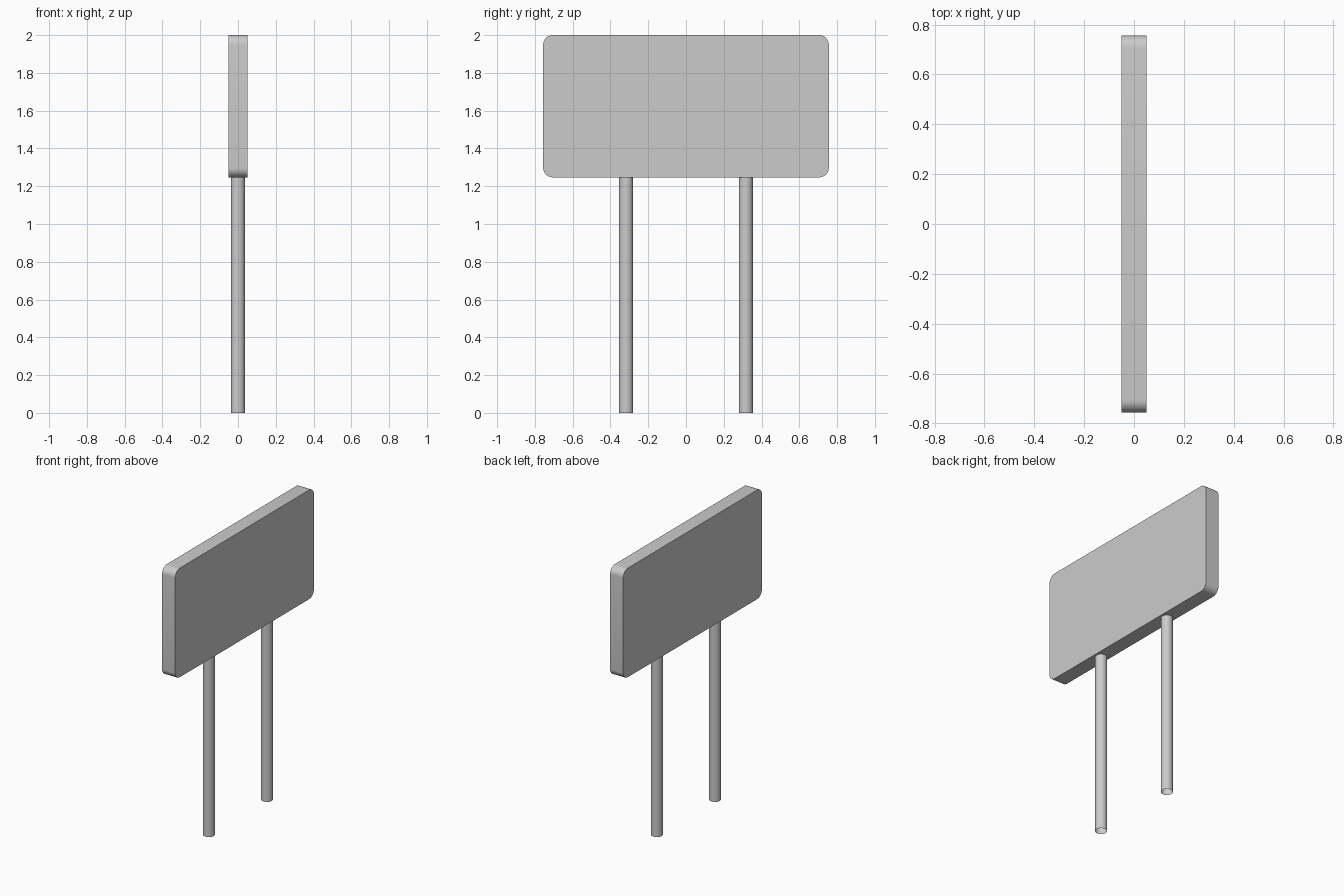
import bpy, bmesh, math

if "Cube" in bpy.data.objects:
    bpy.data.objects.remove(bpy.data.objects["Cube"])

HALF_T, HALF_W, Z0, Z1, R = 0.05, 0.756, 1.247, 2.0, 0.05
POST_R, POST_Y = 0.0375, 0.317


def finish(name, bm):
    bmesh.ops.recalc_face_normals(bm, faces=bm.faces)
    mesh = bpy.data.meshes.new(name)
    bm.to_mesh(mesh)
    bm.free()
    obj = bpy.data.objects.new(name, mesh)
    bpy.context.collection.objects.link(obj)
    bpy.ops.object.select_all(action='DESELECT')
    obj.select_set(True)
    bpy.context.view_layer.objects.active = obj
    bpy.ops.object.shade_smooth_by_angle(angle=math.radians(35))
    return obj


# Sign panel: rounded rectangle extruded through its thickness
bm = bmesh.new()
outline = []
corners = [(1, 1), (-1, 1), (-1, -1), (1, -1)]
for i, (sy, sz) in enumerate(corners):
    cy = sy * (HALF_W - R)
    cz = Z1 - R if sz > 0 else Z0 + R
    for k in range(9):
        a = math.radians(90 * i + 90 * k / 8)
        outline.append(bm.verts.new((-HALF_T, cy + R * math.cos(a), cz + R * math.sin(a))))
face = bm.faces.new(outline)
ext = bmesh.ops.extrude_face_region(bm, geom=[face], use_keep_orig=True)
moved = [g for g in ext['geom'] if isinstance(g, bmesh.types.BMVert)]
bmesh.ops.translate(bm, verts=moved, vec=(2 * HALF_T, 0, 0))
finish("sign_panel", bm)

# Two open tube posts, ending at the panel's underside
for side, label in ((-1, "front_post"), (1, "back_post")):
    bm = bmesh.new()
    bmesh.ops.create_cone(bm, cap_ends=False, segments=32,
                          radius1=POST_R, radius2=POST_R, depth=Z0)
    bmesh.ops.translate(bm, verts=bm.verts, vec=(0, side * POST_Y, Z0 / 2))
    finish(label, bm)
